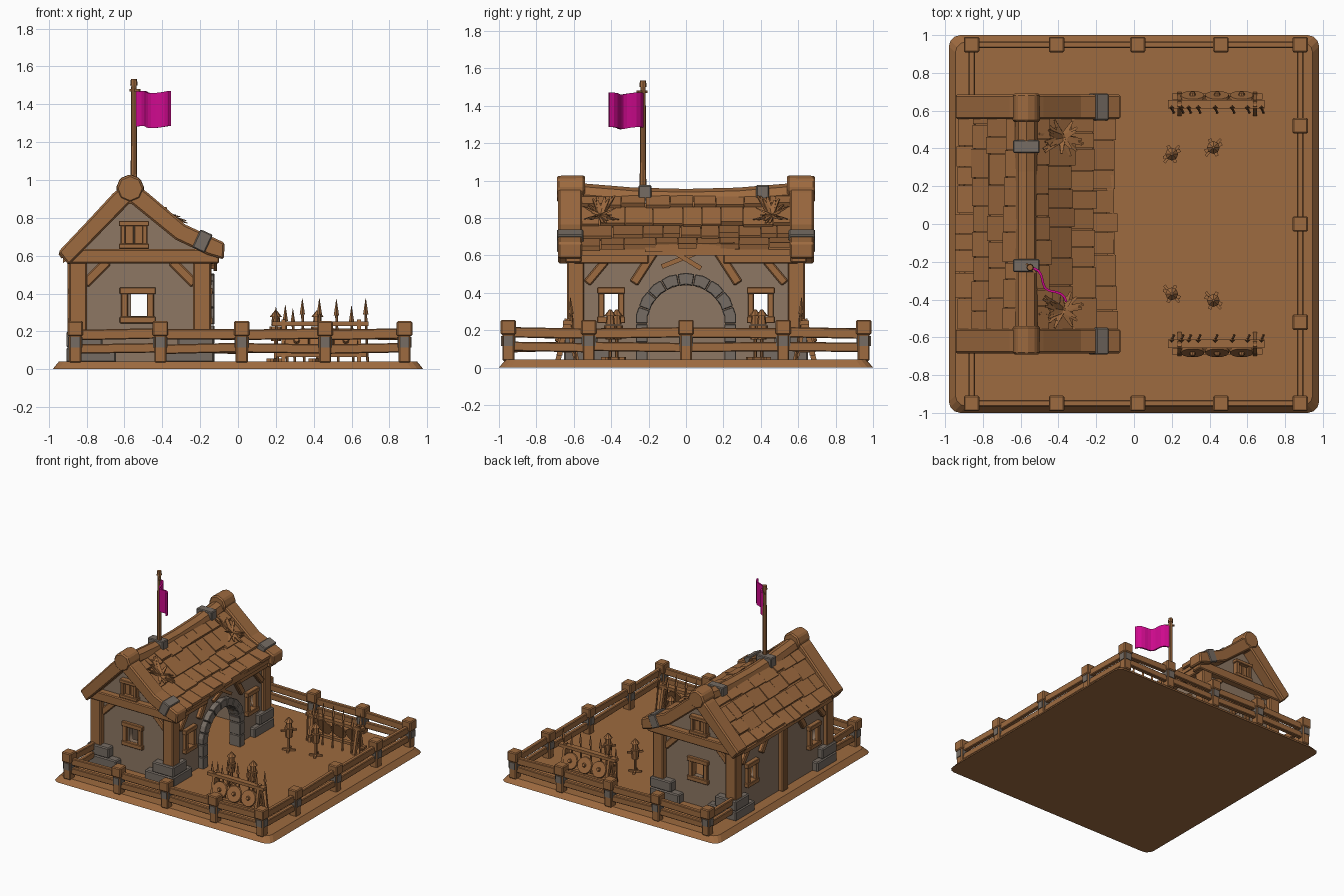
import bpy, bmesh, math, random
from mathutils import Vector, Matrix

if "Cube" in bpy.data.objects:
    bpy.data.objects.remove(bpy.data.objects["Cube"])
random.seed(4)

def material(name, rgb):
    m = bpy.data.materials.new(name)
    m.diffuse_color = (*rgb, 1)
    m.use_nodes = True
    m.node_tree.nodes["Principled BSDF"].inputs["Base Color"].default_value = m.diffuse_color
    return m

WOOD = material("brown wood", (0.34, 0.145, 0.05))
PLASTER = material("taupe plaster", (0.27, 0.185, 0.125))
STONE = material("grey stone", (0.18, 0.15, 0.125))
CLOTH = material("magenta cloth", (0.62, 0.003, 0.27))

def beam(bm, p0, p1, w, h, taper=1.0):
    """Box from p0 to p1, w wide sideways and h thick, optionally tapered."""
    p0, p1 = Vector(p0), Vector(p1)
    d = (p1 - p0).normalized()
    up = Vector((0, 0, 1)) if abs(d.z) < 0.98 else Vector((1, 0, 0))
    s = up.cross(d).normalized()
    n = d.cross(s)
    v = [bm.verts.new(p + s * a * w / 2 * k + n * b * h / 2 * k)
         for p, k in ((p0, 1), (p1, taper))
         for a, b in ((-1, -1), (1, -1), (1, 1), (-1, 1))]
    for f in ((3, 2, 1, 0), (4, 5, 6, 7), (0, 1, 5, 4), (1, 2, 6, 5), (2, 3, 7, 6), (3, 0, 4, 7)):
        bm.faces.new([v[i] for i in f])

def box(bm, x, y, z):
    """Axis-aligned box from three (low, high) ranges."""
    size = [b - a for a, b in (x, y, z)]
    mid = [(a + b) / 2 for a, b in (x, y, z)]
    bmesh.ops.create_cube(bm, size=1, matrix=Matrix.Translation(mid) @ Matrix.Diagonal((*size, 1)))

def rod(bm, p0, p1, r0, r1, sides=8):
    p0, p1 = Vector(p0), Vector(p1)
    rot = (p1 - p0).to_track_quat('Z', 'Y').to_matrix().to_4x4()
    bmesh.ops.create_cone(bm, cap_ends=True, segments=sides, radius1=r0, radius2=r1,
                          depth=(p1 - p0).length, matrix=Matrix.Translation((p0 + p1) / 2) @ rot)

def prism(bm, pts, y0, y1):
    """Extrude an x-z outline along y."""
    f = bm.faces.new([bm.verts.new((x, y0, z)) for x, z in pts])
    r = bmesh.ops.extrude_face_region(bm, geom=[f])
    bmesh.ops.translate(bm, vec=(0, y1 - y0, 0), verts=[g for g in r['geom'] if isinstance(g, bmesh.types.BMVert)])

def finish(name, bm, mat, bevel=0.0, mirror=False):
    bmesh.ops.recalc_face_normals(bm, faces=bm.faces)
    me = bpy.data.meshes.new(name)
    bm.to_mesh(me)
    bm.free()
    me.materials.append(mat)
    ob = bpy.data.objects.new(name, me)
    bpy.context.collection.objects.link(ob)
    if bevel:
        b = ob.modifiers.new("Bevel", 'BEVEL')
        b.width, b.segments = bevel, 1
    if mirror:
        m = ob.modifiers.new("Mirror", 'MIRROR')
        m.use_axis = (False, True, False)
        m.use_mirror_merge = False
    return ob

def wall(name, outline, holes, matrix):
    """Flat wall with openings, from a filled 2D curve."""
    cu = bpy.data.curves.new(name, 'CURVE')
    cu.dimensions, cu.fill_mode, cu.extrude = '2D', 'BOTH', 0.02
    for pts in [outline] + holes:
        sp = cu.splines.new('POLY')
        sp.points.add(len(pts) - 1)
        for p, (u, v) in zip(sp.points, pts):
            p.co = (u, v, 0, 1)
        sp.use_cyclic_u = True
    tmp = bpy.data.objects.new("outline", cu)
    bpy.context.collection.objects.link(tmp)
    me = bpy.data.meshes.new_from_object(tmp.evaluated_get(bpy.context.evaluated_depsgraph_get()))
    bpy.data.objects.remove(tmp)
    me.transform(matrix)
    me.materials.clear()
    me.materials.append(PLASTER)
    bpy.context.collection.objects.link(bpy.data.objects.new(name, me))

def rect(u0, u1, v0, v1):
    return [(u0, v0), (u1, v0), (u1, v1), (u0, v1)]

# Ground slab with sloped rim
bm = bmesh.new()
box(bm, (-0.98, 0.98), (-1, 1), (0, 0.042))
bmesh.ops.bevel(bm, geom=[e for e in bm.edges if abs(e.verts[0].co.z - e.verts[1].co.z) > 0.01],
                offset=0.06, segments=3, affect='EDGES', profile=0.5)
for v in bm.verts:
    if v.co.z > 0.02:
        v.co.x *= 0.965
        v.co.y *= 0.965
finish("ground", bm, WOOD)

# Fence: posts with caps, two rails, grey brackets
xs, ys = (-0.86, -0.41, 0.02, 0.46, 0.88), (-0.95, -0.52, 0, 0.52, 0.95)
posts = [(x, s * 0.95) for x in xs for s in (-1, 1)] + [(0.88, y) for y in ys[1:4]]
runs = [((a, s * 0.95), (b, s * 0.95)) for a, b in zip(xs, xs[1:]) for s in (-1, 1)]
runs += [((0.88, a), (0.88, b)) for a, b in zip(ys, ys[1:])]
runs += [((-0.86, s * 0.62), (-0.86, s * 0.95)) for s in (-1, 1)]
bm, br = bmesh.new(), bmesh.new()
for x, y in posts:
    box(bm, (x - 0.032, x + 0.032), (y - 0.032, y + 0.032), (0.035, 0.2))
    box(bm, (x - 0.041, x + 0.041), (y - 0.041, y + 0.041), (0.175, 0.255))
    box(br, (x - 0.025, x + 0.025), (y - 0.038, y + 0.038), (0.115, 0.17))
    box(br, (x - 0.038, x + 0.038), (y - 0.025, y + 0.025), (0.115, 0.17))
finish("fence_posts", bm, WOOD, 0.007)
finish("fence_brackets", br, STONE)
bm = bmesh.new()
for a, b in runs:
    for z, h in ((0.11, 0.05), (0.185, 0.055)):
        j = random.uniform(-0.006, 0.006)
        beam(bm, (*a, z + j), (*b, z - j), 0.034, h)
finish("fence_rails", bm, WOOD, 0.005)

# House walls with see-through windows and an arched doorway
rx = Matrix.Rotation(math.pi / 2, 4, 'X')
rz = Matrix.Rotation(math.pi / 2, 4, 'Z')
gable = [(-0.84, 0.02), (-0.19, 0.02), (-0.19, 0.62), (-0.33, 0.70), (-0.57, 0.90), (-0.8, 0.67), (-0.84, 0.62)]
for n, y in (("front_gable_wall", -0.57), ("back_gable_wall", 0.57)):
    wall(n, gable, [rect(-0.565, -0.48, 0.28, 0.40)], Matrix.Translation((0, y, 0)) @ rx)
arch = [(-0.21, 0.03), (0.21, 0.03)] + [(0.21 * math.cos(math.pi * i / 14), 0.23 + 0.21 * math.sin(math.pi * i / 14))
                                        for i in range(15)]
side_windows = [rect(s * 0.4 - 0.037, s * 0.4 + 0.037, 0.27, 0.40) for s in (-1, 1)]
wall("door_wall", rect(-0.57, 0.57, 0.02, 0.63), side_windows + [arch], Matrix.Translation((-0.19, 0, 0)) @ rz @ rx)
wall("rear_wall", rect(-0.57, 0.57, 0.02, 0.62), side_windows, Matrix.Translation((-0.84, 0, 0)) @ rz @ rx)

# Timber frame: corner posts, tie beams, braces, eave beams
bm = bmesh.new()
for x in (-0.845, -0.19):
    box(bm, (x - 0.047, x + 0.047), (0.545, 0.635), (0.04, 0.6))
box(bm, (-0.9, -0.1), (0.56, 0.645), (0.56, 0.635))
beam(bm, (-0.81, 0.59, 0.45), (-0.69, 0.59, 0.57), 0.03, 0.05)
beam(bm, (-0.23, 0.59, 0.45), (-0.35, 0.59, 0.57), 0.03, 0.05)
for x, s in ((-0.16, 1), (-0.87, -1)):
    beam(bm, (x, 0.53, 0.45), (x, 0.43, 0.57), 0.04, 0.045)
    beam(bm, (x, 0.17, 0.62), (x, 0.28, 0.45), 0.04, 0.05)
    box(bm, (x - 0.035, x + 0.035), (0.2, 0.6), (0.555, 0.615))
box(bm, (-0.9, -0.84), (0, 0.035), (0.04, 0.6))
box(bm, (-0.9, -0.84), (0, 0.57), (0.555, 0.61))
finish("timber_frame", bm, WOOD, 0.007, True)

# Window frames and small closed loft windows
bm = bmesh.new()
for x in (-0.6, -0.463):
    box(bm, (x - 0.018, x + 0.036 - 0.018), (0.555, 0.61), (0.25, 0.43))
for z in (0.26, 0.415):
    box(bm, (-0.625, -0.435), (0.555, 0.615), (z - 0.018, z + 0.018))
for x in (-0.17, -0.86):
    for y in (0.347, 0.453):
        box(bm, (x - 0.03, x + 0.03), (y - 0.016, y + 0.016), (0.24, 0.42))
    for z in (0.255, 0.412):
        box(bm, (x - 0.036, x + 0.036), (0.325, 0.475), (z - 0.018, z + 0.018))
for x in (-0.608, -0.492):
    box(bm, (x - 0.013, x + 0.013), (0.56, 0.63), (0.64, 0.775))
for z in (0.65, 0.77):
    box(bm, (-0.63, -0.47), (0.56, 0.635), (z - 0.014, z + 0.014))
for x in (-0.575, -0.525):
    box(bm, (x - 0.023, x + 0.023), (0.58, 0.605), (0.66, 0.76))
finish("window_frames", bm, WOOD, 0.004, True)

# Stone corner footings
bm = bmesh.new()
for x, s in ((-0.845, 1), (-0.19, -1)):
    for reach, z in ((0.2, (0.035, 0.115)), (0.13, (0.115, 0.2))):
        a, b = sorted((x - s * 0.062, x + s * reach))
        box(bm, (a, b), (0.54, 0.652), z)
        box(bm, (x - 0.062, x + 0.062), (0.652 - reach - 0.05, 0.65), z)
finish("stone_footings", bm, STONE, 0.008, True)

# Stone arch: jambs and wedge blocks
bm = bmesh.new()
for s in (-1, 1):
    for i in range(2):
        box(bm, (-0.225, -0.125), sorted((s * 0.205, s * 0.268)), (0.035 + i * 0.1, 0.132 + i * 0.1))
for i in range(9):
    ring = [(r, math.pi * (i + e) / 9) for r, e in ((0.205, 0.02), (0.268, 0.02), (0.272, 0.5), (0.268, 0.98), (0.205, 0.98), (0.209, 0.5))]
    loops = [[bm.verts.new((x, r * math.cos(t), 0.235 + r * math.sin(t))) for r, t in ring] for x in (-0.225, -0.125)]
    bm.faces.new(loops[0])
    bm.faces.new(loops[1])
    for k in range(6):
        bm.faces.new((loops[0][k], loops[0][k - 1], loops[1][k - 1], loops[1][k]))
finish("stone_arch", bm, STONE, 0.004)

# Crossed boards over the door
bm = bmesh.new()
beam(bm, (-0.135, -0.13, 0.54), (-0.135, 0.1, 0.63), 0.02, 0.025)
beam(bm, (-0.12, 0.08, 0.53), (-0.12, -0.1, 0.64), 0.02, 0.025)
beam(bm, (-0.12, -0.22, 0.635), (-0.13, 0.26, 0.65), 0.04, 0.035)
finish("crossed_boards", bm, WOOD)

# Roof: sheet, overlapping shingles, heavy end boards, ridge log
right = [(-0.57, 0.93), (-0.46, 0.845), (-0.34, 0.745), (-0.22, 0.68), (-0.11, 0.63)]
left = [(-0.57, 0.93), (-0.67, 0.84), (-0.76, 0.745), (-0.84, 0.66), (-0.925, 0.59)]
bm = bmesh.new()
top = left[::-1] + right[1:]
prism(bm, top + [(x, z - 0.03) for x, z in top[::-1]], -0.57, 0.57)
finish("roof_sheet", bm, WOOD)
bm = bmesh.new()
for side in (right, left):
    for (x0, z0), (x1, z1) in zip(side, side[1:]):
        y = -0.56
        while y < 0.555:
            w = min(random.uniform(0.08, 0.17), 0.56 - y)
            k = random.uniform(1.0, 1.2)
            beam(bm, (x0, y + w / 2, z0 + 0.002),
                 (x0 + (x1 - x0) * k, y + w / 2, z0 + (z1 - z0) * k + random.uniform(0.016, 0.03)), w - 0.004, 0.028)
            y += w
finish("shingles", bm, WOOD)
bm = bmesh.new()
prism(bm, [(-0.57, 1.0), (-0.48, 0.935), (-0.28, 0.765), (-0.07, 0.668), (-0.075, 0.58), (-0.16, 0.605), (-0.33, 0.685),
           (-0.57, 0.88), (-0.8, 0.645), (-0.895, 0.55), (-0.95, 0.62), (-0.78, 0.80), (-0.66, 0.93)], 0.555, 0.685)
rod(bm, (-0.57, 0.54, 0.955), (-0.57, 0.69, 0.955), 0.076, 0.074, 8)
finish("roof_end_boards", bm, WOOD, 0.01, True)
bm = bmesh.new()
for a, b, za, zb in ((0, 0.28, 0.895, 0.902), (0.28, 0.56, 0.902, 0.925)):
    rod(bm, (-0.57, a, za), (-0.57, b, zb), 0.06, 0.06, 8)
finish("ridge_log", bm, WOOD, 0, True)

# Grey roof brackets
bm = bmesh.new()
for y in (-0.22, 0.41):
    box(bm, (-0.64, -0.5), (y - 0.035, y + 0.035), (0.87, 0.975))
for s in (-1, 1):
    beam(bm, (-0.22, s * 0.62, 0.692), (-0.155, s * 0.62, 0.662), 0.142, 0.105)
finish("roof_brackets", bm, STONE, 0.006)

# Splintered straw patches on the roof
bm = bmesh.new()
for i in range(26):
    a, r = random.uniform(0, 2 * math.pi), random.uniform(0.06, 0.13)
    dx, dy = r * math.cos(a), r * math.sin(a) * 0.8
    c = Vector((-0.38, 0.455, 0.815))
    beam(bm, c, c + Vector((dx, dy, -0.7 * dx + random.uniform(0, 0.045))), 0.035, 0.014, 0.3)
finish("straw_patches", bm, WOOD, 0, True)

# Flagpole and waving flag
bm = bmesh.new()
rod(bm, (-0.55, -0.23, 0.93), (-0.55, -0.23, 1.52), 0.018, 0.014)
rod(bm, (-0.55, -0.23, 1.5), (-0.55, -0.23, 1.535), 0.02, 0.016)
beam(bm, (-0.57, -0.21, 1.475), (-0.52, -0.26, 1.475), 0.012, 0.012)
finish("flagpole", bm, WOOD)
bm = bmesh.new()
cols = []
for i in range(13):
    t = i / 12
    w = 0.014 * math.sin(t * 9)
    x, y = -0.555 + 0.185 * t + w, -0.235 - 0.185 * t + w
    cols.append([bm.verts.new((x, y, z + 0.006 * math.sin(t * 8))) for z in (1.28, 1.37, 1.465)])
for a, b in zip(cols, cols[1:]):
    for k in (0, 1):
        bm.faces.new((a[k], b[k], b[k + 1], a[k + 1]))
finish("flag", bm, CLOTH).modifiers.new("Thickness", 'SOLIDIFY').thickness = 0.012

# Weapon racks: trestle frame, leaning spears, round shields
bm = bmesh.new()
for x in (0.24, 0.64):
    for y in (0.585, 0.685):
        beam(bm, (x, y, 0.035), (x, 0.635, 0.26), 0.022, 0.028)
    beam(bm, (x, 0.59, 0.09), (x, 0.68, 0.09), 0.02, 0.02)
beam(bm, (0.18, 0.635, 0.24), (0.69, 0.635, 0.24), 0.045, 0.025)
beam(bm, (0.2, 0.675, 0.075), (0.68, 0.675, 0.075), 0.03, 0.02)
finish("rack_frames", bm, WOOD, 0, True)
bm = bmesh.new()
for x, h in ((0.2, 0.33), (0.25, 0.34), (0.29, 0.32), (0.34, 0.375), (0.43, 0.375), (0.52, 0.37), (0.6, 0.335), (0.675, 0.375)):
    rod(bm, (x + 0.01, 0.59, 0.04), (x, 0.615, h - 0.075), 0.007, 0.007, 6)
    rod(bm, (x, 0.615, h - 0.085), (x, 0.618, h), 0.014, 0.001, 4)
finish("spears", bm, WOOD, 0, True)
bm = bmesh.new()
for x in (0.31, 0.44, 0.57):
    c, n = Vector((x, 0.67, 0.145)), Vector((0, 0.93, 0.36))
    rod(bm, c, c + n * 0.014, 0.066, 0.062, 14)
    rod(bm, c, c + n * 0.03, 0.022, 0.012, 8)
finish("shields", bm, WOOD, 0, True)

# Training dummies: crossed feet, post, arms, body and head
bm = bmesh.new()
for x, y in ((0.2, 0.37), (0.42, 0.405)):
    beam(bm, (x - 0.045, y - 0.02, 0.047), (x + 0.045, y + 0.02, 0.047), 0.018, 0.018)
    beam(bm, (x + 0.02, y - 0.045, 0.047), (x - 0.02, y + 0.045, 0.047), 0.018, 0.018)
    rod(bm, (x, y, 0.04), (x, y, 0.18), 0.01, 0.01, 6)
    rod(bm, (x, y, 0.15), (x, y, 0.225), 0.026, 0.034, 8)
    beam(bm, (x - 0.04, y - 0.045, 0.205), (x + 0.04, y + 0.045, 0.205), 0.014, 0.014)
    rod(bm, (x, y, 0.23), (x, y, 0.28), 0.025, 0.02, 8)
    rod(bm, (x, y, 0.275), (x, y, 0.31), 0.034, 0.006, 8)
finish("training_dummies", bm, WOOD, 0, True)
